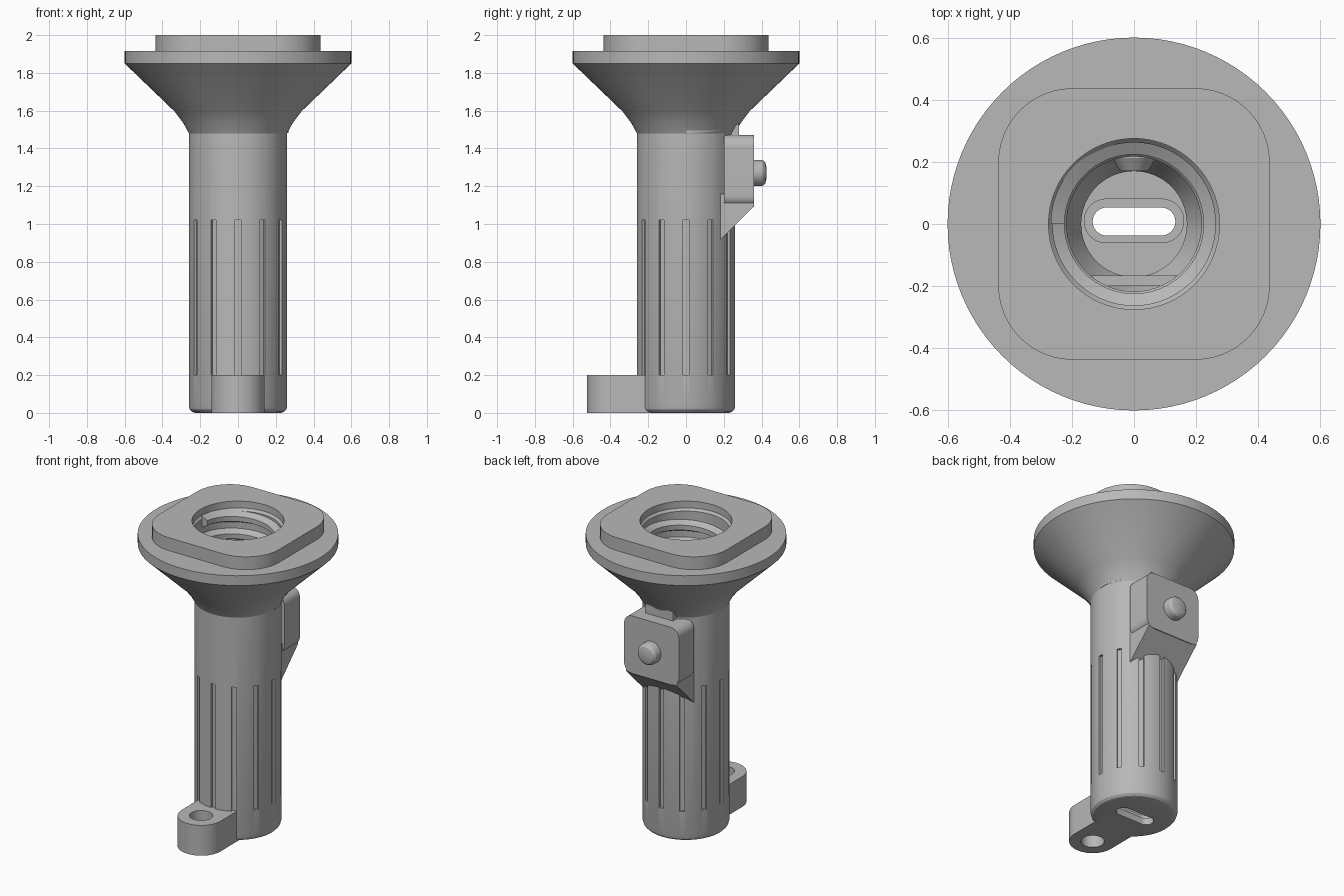
import bpy, bmesh
from math import sin, cos, pi, radians
from mathutils import Matrix

cube = bpy.data.objects.get("Cube")
if cube:
    bpy.data.objects.remove(cube, do_unlink=True)

grey = bpy.data.materials.new("plain grey")
grey.use_nodes = True
grey.diffuse_color = (0.48, 0.48, 0.48, 1)
grey.node_tree.nodes["Principled BSDF"].inputs["Base Color"].default_value = (0.48, 0.48, 0.48, 1)


def finish(name, bm):
    bmesh.ops.recalc_face_normals(bm, faces=bm.faces)
    mesh = bpy.data.meshes.new(name)
    bm.to_mesh(mesh)
    bm.free()
    mesh.materials.append(grey)
    obj = bpy.data.objects.new(name, mesh)
    bpy.context.scene.collection.objects.link(obj)
    return obj


def lathe(name, profile, steps=96, matrix=None):
    """Revolve (radius, height) points about z."""
    bm = bmesh.new()
    verts = [bm.verts.new((r, 0, z)) for r, z in profile]
    edges = [bm.edges.new(pair) for pair in zip(verts, verts[1:])]
    bmesh.ops.spin(bm, geom=verts + edges, cent=(0, 0, 0), axis=(0, 0, 1),
                   angle=2 * pi, steps=steps)
    bmesh.ops.remove_doubles(bm, verts=bm.verts, dist=0.0001)
    if matrix:
        bm.transform(matrix)
    return finish(name, bm)


def prism(name, outline, low, high, matrix=None):
    """Extrude a flat outline from low to high along z."""
    bm = bmesh.new()
    face = bm.faces.new([bm.verts.new((x, y, low)) for x, y in outline])
    top = bmesh.ops.extrude_face_region(bm, geom=[face])["geom"]
    bmesh.ops.translate(bm, vec=(0, 0, high - low),
                        verts=[v for v in top if isinstance(v, bmesh.types.BMVert)])
    if matrix:
        bm.transform(matrix)
    return finish(name, bm)


def rounded(x0, x1, y0, y1, r, steps=12):
    """Rounded rectangle outline."""
    points = []
    corners = ((x1 - r, y1 - r), (x0 + r, y1 - r), (x0 + r, y0 + r), (x1 - r, y0 + r))
    for quarter, (cx, cy) in enumerate(corners):
        for i in range(steps + 1):
            a = (quarter + i / steps) * pi / 2
            p = (cx + r * cos(a), cy + r * sin(a))
            if not points or abs(p[0] - points[-1][0]) + abs(p[1] - points[-1][1]) > 1e-5:
                points.append(p)
    first, last = points[0], points[-1]
    if abs(first[0] - last[0]) + abs(first[1] - last[1]) < 1e-5:
        points.pop()
    return points


def combine(target, other, operation):
    mod = target.modifiers.new(operation, 'BOOLEAN')
    mod.operation = operation
    mod.solver = 'EXACT'
    mod.object = other
    bpy.context.view_layer.objects.active = target
    bpy.ops.object.modifier_apply(modifier=mod.name)
    bpy.data.objects.remove(other, do_unlink=True)


def smooth(obj):
    bpy.ops.object.select_all(action='DESELECT')
    obj.select_set(True)
    bpy.context.view_layer.objects.active = obj
    bpy.ops.object.shade_smooth_by_angle(angle=radians(25))


# Maps: z axis to +y with x kept, and z axis to x for side profiles
TO_BACK = Matrix(((1, 0, 0, 0), (0, 0, 1, 0), (0, 1, 0, 0), (0, 0, 0, 1)))
TO_SIDE = Matrix(((0, 0, 1, 0), (1, 0, 0, 0), (0, 1, 0, 0), (0, 0, 0, 1)))

# Tube with flared flange
body = lathe("handle_body", [
    (0, 0), (0.225, 0), (0.243, 0.005), (0.255, 0.017), (0.26, 0.035),
    (0.26, 1.48), (0.29, 1.535), (0.335, 1.595), (0.6, 1.85), (0.6, 1.915), (0, 1.915)])

# Twelve grip grooves
bm = bmesh.new()
for i in range(12):
    place = Matrix.Rotation(i * pi / 6, 4, 'Z') @ Matrix.Translation((0.265, 0, 0.61))
    bmesh.ops.create_cube(bm, size=1, matrix=place @ Matrix.Diagonal((0.04, 0.03, 0.82, 1)))
combine(body, finish("groove_cutter", bm), 'DIFFERENCE')

# Added solids: collar, front lug, back housing with its supports
combine(body, prism("collar", rounded(-0.437, 0.437, -0.437, 0.437, 0.24), 1.88, 2.0), 'UNION')
combine(body, prism("front_lug", rounded(-0.141, 0.141, -0.525, 0.06, 0.14), 0, 0.2), 'UNION')
combine(body, prism("button_housing", rounded(-0.2, 0.2, 1.09, 1.47, 0.06), 0.2, 0.36, TO_BACK), 'UNION')
combine(body, prism("housing_gusset", [(0.18, 0.915), (0.36, 1.095), (0.36, 1.16), (0.18, 1.16)],
                    -0.185, 0.185, TO_SIDE), 'UNION')
combine(body, prism("housing_web", [(0.2, 1.44), (0.28, 1.44), (0.28, 1.53), (0.2, 1.53)],
                    -0.1, 0.1, TO_SIDE), 'UNION')

# Bore, bottom slot, lug hole and button recess
combine(body, lathe("bore_cutter", [
    (0, 0.08), (0.17, 0.08), (0.17, 0.3), (0.217, 0.4), (0.217, 1.49),
    (0.262, 1.54), (0.262, 1.94), (0.275, 1.955), (0.275, 2.1), (0, 2.1)]), 'DIFFERENCE')
combine(body, prism("slot_rim_cutter", rounded(-0.16, 0.16, -0.06, 0.08, 0.07), 0.045, 0.15), 'DIFFERENCE')
combine(body, prism("slot_cutter", rounded(-0.133, 0.133, -0.037, 0.053, 0.045), -0.1, 0.2), 'DIFFERENCE')
combine(body, lathe("lug_hole_cutter", [(0, -0.1), (0.07, -0.1), (0.07, 0.3), (0, 0.3)], 40,
                    Matrix.Translation((0, -0.385, 0))), 'DIFFERENCE')
BUTTON = Matrix.Translation((0, 0, 1.27)) @ TO_BACK
combine(body, lathe("recess_cutter", [(0, 0.31), (0.084, 0.31), (0.084, 0.5), (0, 0.5)], 40, BUTTON), 'DIFFERENCE')
smooth(body)

# Push button with a tapered inner end
smooth(lathe("push_button", [
    (0, 0.17), (0.045, 0.17), (0.07, 0.212), (0.07, 0.395), (0.066, 0.408),
    (0.054, 0.42), (0.035, 0.425), (0, 0.427)], 40, BUTTON))

# Flat inside the front of the bore
prism("bore_flat", [(-0.14, -0.165), (-0.1, -0.2), (0.1, -0.2), (0.14, -0.165)], 0.07, 0.9)

# Internal screw thread
bm = bmesh.new()
turns, per_turn, pitch = 3.5, 64, 0.115
section = ((0.268, -0.04), (0.224, -0.016), (0.224, 0.016), (0.268, 0.04))
rings = []
for i in range(int(turns * per_turn) + 1):
    a = 2 * pi * i / per_turn
    rings.append([bm.verts.new((r * cos(a), r * sin(a), 1.52 + pitch * i / per_turn + dz))
                  for r, dz in section])
for low, high in zip(rings, rings[1:]):
    for j in range(4):
        k = (j + 1) % 4
        bm.faces.new((low[j], low[k], high[k], high[j]))
bm.faces.new(rings[0])
bm.faces.new(rings[-1])
smooth(finish("screw_thread", bm))
